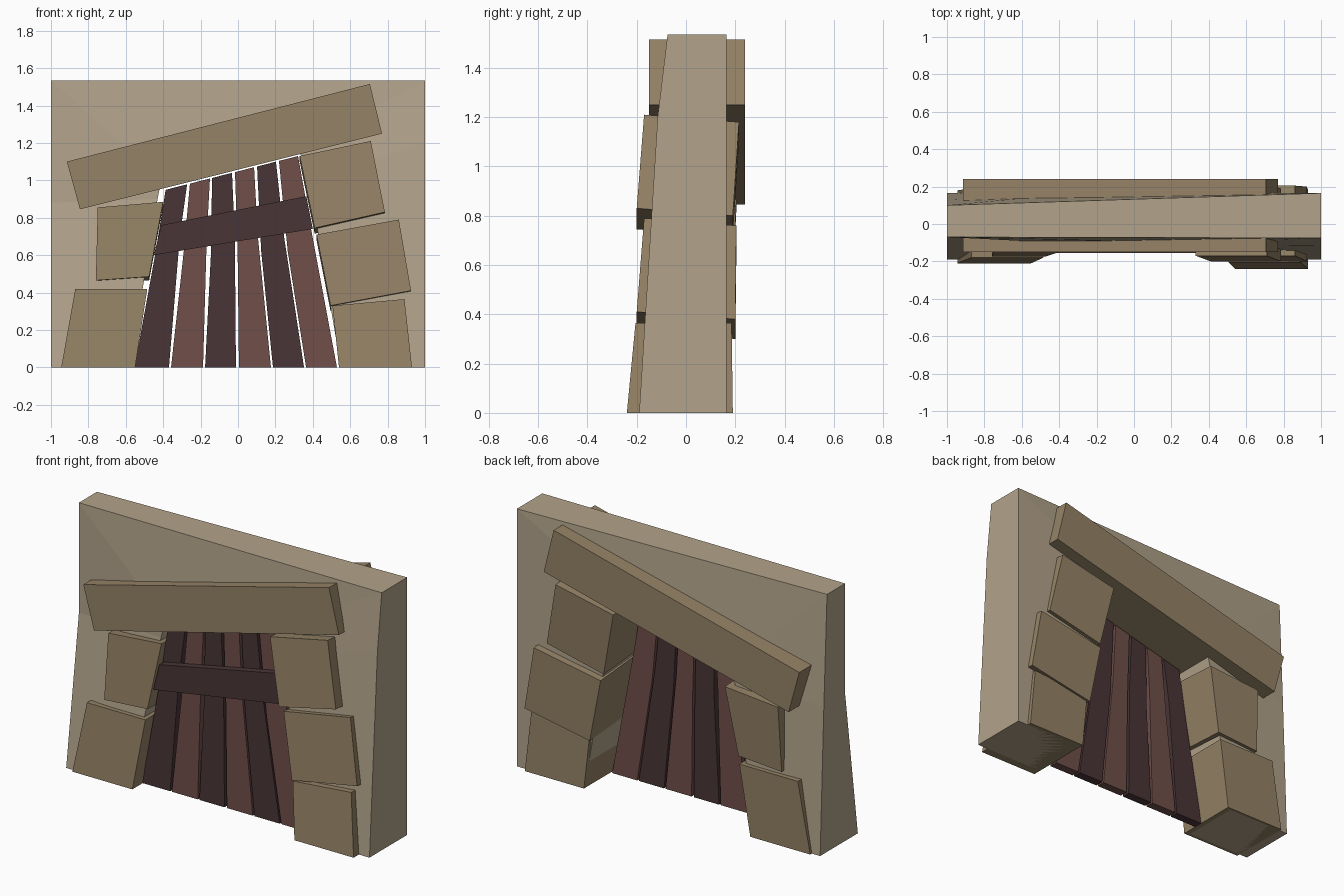
import bpy, bmesh

if "Cube" in bpy.data.objects:
    bpy.data.objects.remove(bpy.data.objects["Cube"])


def material(name, rgb):
    m = bpy.data.materials.new(name)
    m.diffuse_color = (*rgb, 1)
    m.use_nodes = True
    m.node_tree.nodes["Principled BSDF"].inputs["Base Color"].default_value = m.diffuse_color
    return m


WALL = material("plaster", (0.45, 0.37, 0.26))
STONE = material("stone", (0.30, 0.225, 0.133))
DARK = material("dark_wood", (0.068, 0.036, 0.038))
LIGHT = material("light_wood", (0.16, 0.078, 0.068))


def finish(bm, name, mat):
    bmesh.ops.recalc_face_normals(bm, faces=bm.faces)
    me = bpy.data.meshes.new(name)
    bm.to_mesh(me)
    bm.free()
    me.materials.append(mat)
    ob = bpy.data.objects.new(name, me)
    bpy.context.collection.objects.link(ob)
    return ob


def block(name, front, back, mat):
    """Solid between two matching outlines."""
    bm = bmesh.new()
    f = [bm.verts.new(p) for p in front]
    b = [bm.verts.new(p) for p in back]
    n = len(f)
    bm.faces.new(f)
    bm.faces.new(b[::-1])
    for i in range(n):
        j = (i + 1) % n
        bm.faces.new((f[i], b[i], b[j], f[j]))
    return finish(bm, name, mat)


def stone(name, outline, front, back, drop=0.0):
    """Outline order: top left, top right, bottom right, bottom left.
    front / back hold the y at the top and at the bottom edge."""
    fy = (front[0], front[0], front[1], front[1])
    by = (back[0], back[0], back[1], back[1])
    block(name,
          [(x, y, z) for (x, z), y in zip(outline, fy)],
          [(x, y, max(0, z - drop)) for (x, z), y in zip(outline, by)], STONE)


# Wall: leaning front, twisted back, open doorway reaching the floor
# each entry: x, z, front y, back y
outer = [(-1, 0, -.19, .165), (-1, .88, -.07, .13), (-1, 1.535, -.07, .10),
         (1, 1.535, -.075, .165), (1, 1.2, -.115, .165), (1, 0, -.19, .165)]
inner = [(-.58, 0, -.19, .165), (-.43, .9, -.11, .16), (-.41, 1.0, -.10, .155),
         (.32, 1.18, -.10, .165), (.38, 1.0, -.11, .165), (.55, 0, -.19, .165)]
bm = bmesh.new()
of, ob_, nf, nb = [[bm.verts.new((p[0], p[k], p[1])) for p in ring]
                   for ring, k in ((outer, 2), (outer, 3), (inner, 2), (inner, 3))]
for i in range(5):
    j = i + 1
    for q in ((of[i], of[j], nf[j], nf[i]), (ob_[i], nb[i], nb[j], ob_[j]),
              (of[i], ob_[i], ob_[j], of[j]), (nf[i], nf[j], nb[j], nb[i])):
        bm.faces.new(q)
for i in (0, 5):
    bm.faces.new((of[i], nf[i], nb[i], ob_[i]))
finish(bm, "wall", WALL)

# Slanted lintel
stone("lintel", [(-.915, 1.10), (.705, 1.515), (.77, 1.25), (-.845, .845)],
      (-.15, -.15), (.24, .24))

# Door jamb stones running through the wall
stone("left_stone_lower", [(-.87, .42), (-.485, .42), (-.55, 0), (-.945, 0)],
      (-.18, -.21), (.19, .18))
stone("left_stone_upper", [(-.75, .855), (-.40, .885), (-.475, .485), (-.76, .465)],
      (-.15, -.175), (.205, .185), .02)
stone("right_stone_lower", [(.505, .33), (.89, .365), (.93, 0), (.54, 0)],
      (-.205, -.24), (.185, .19))
stone("right_stone_middle", [(.42, .71), (.86, .79), (.925, .41), (.495, .33)],
      (-.17, -.20), (.205, .20), .03)
stone("right_stone_upper", [(.33, 1.13), (.71, 1.21), (.785, .83), (.41, .745)],
      (-.17, -.20), (.215, .19), .03)

# Door planks: left/right x at bottom, middle and top
planks = [(-.553, -.369, -.44, -.311, -.387, -.272),
          (-.358, -.187, -.29, -.167, -.257, -.150),
          (-.176, -.011, -.144, -.017, -.139, -.032),
          (.005, .176, -.002, .106, -.016, .086),
          (.187, .353, .124, .246, .102, .203),
          (.364, .529, .266, .398, .219, .321)]
top = lambda x: 1.048 + .255 * x
for i, (a, b, c, d, e, f) in enumerate(planks):
    pts = [(a, 0), (c, .62), (e, top(e)), (f, top(f)), (d, .70), (b, 0)]
    block(f"door_plank_{i + 1}", [(x, -.112, z) for x, z in pts],
          [(x, -.06, z) for x, z in pts], LIGHT if i % 2 else DARK)

# Cross board on the door front
brace = [(-.45, .60), (-.41, .76), (.365, .915), (.40, .74)]
block("door_brace", [(x, -.155, z) for x, z in brace],
      [(x, -.112, z) for x, z in brace], DARK)
